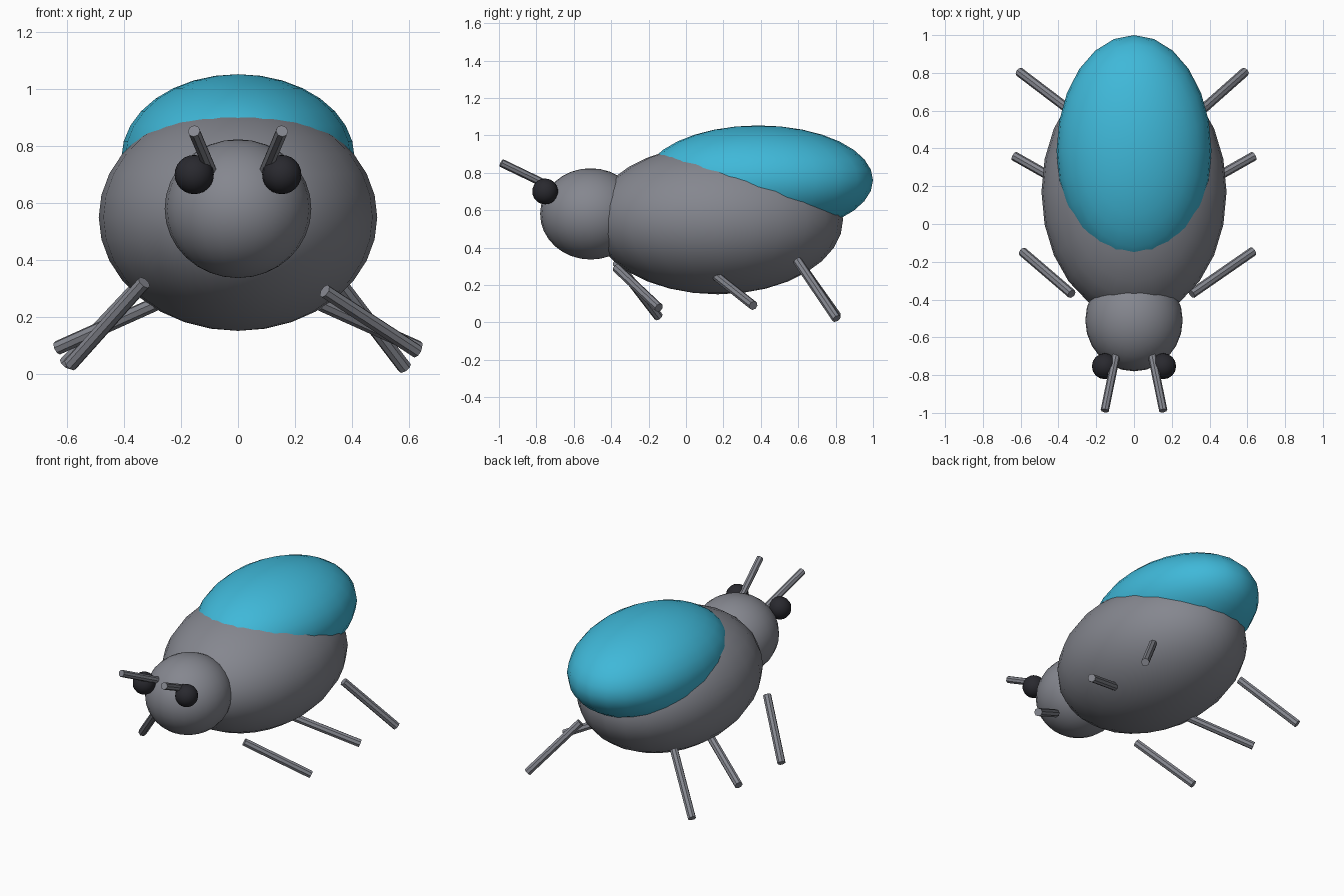
import bpy
from mathutils import Vector

if "Cube" in bpy.data.objects:
    bpy.data.objects.remove(bpy.data.objects["Cube"])


def material(name, rgb):
    m = bpy.data.materials.new(name)
    m.diffuse_color = (*rgb, 1)
    m.use_nodes = True
    m.node_tree.nodes["Principled BSDF"].inputs["Base Color"].default_value = m.diffuse_color
    return m


grey = material("grey", (0.235, 0.242, 0.275))
teal = material("teal blue", (0.05, 0.48, 0.69))
black = material("near black", (0.022, 0.022, 0.028))


def ellipsoid(name, centre, radii, mat, segments=24, rings=16):
    bpy.ops.mesh.primitive_uv_sphere_add(segments=segments, ring_count=rings, radius=1, location=centre)
    ob = bpy.context.object
    ob.name = name
    ob.scale = radii
    bpy.ops.object.transform_apply(location=False, rotation=False, scale=True)
    bpy.ops.object.shade_smooth()
    ob.data.materials.append(mat)
    return ob


def rod(name, start, end, radius, mat):
    a, b = Vector(start), Vector(end)
    bpy.ops.mesh.primitive_cylinder_add(vertices=8, radius=radius, depth=(b - a).length, location=(a + b) / 2)
    ob = bpy.context.object
    ob.name = name
    ob.rotation_mode = 'QUATERNION'
    ob.rotation_quaternion = (b - a).to_track_quat('Z', 'Y')
    ob.data.materials.append(mat)
    return ob


# Body, head and wing case
ellipsoid("body", (0, 0.17, 0.55), (0.49, 0.67, 0.40), grey)
ellipsoid("head", (0, -0.51, 0.58), (0.258, 0.27, 0.244), grey)
ellipsoid("wing_case", (0, 0.387, 0.76), (0.41, 0.613, 0.293), teal)

# Eyes and antennae
for side, s in (("right", 1), ("left", -1)):
    ellipsoid(side + "_eye", (s * 0.154, -0.753, 0.70), (0.069,) * 3, black, 16, 12)
    rod(side + "_antenna", (s * 0.088, -0.66, 0.695), (s * 0.155, -0.988, 0.853), 0.022, grey)

# Legs, slightly uneven between the two sides
legs = {
    "right_front_leg": ((0.305, -0.37, 0.29), (0.63, -0.145, 0.078)),
    "left_front_leg": ((-0.33, -0.37, 0.32), (-0.59, -0.147, 0.03)),
    "right_middle_leg": ((0.29, 0.165, 0.245), (0.635, 0.36, 0.09)),
    "left_middle_leg": ((-0.29, 0.165, 0.245), (-0.635, 0.36, 0.09)),
    "right_rear_leg": ((0.35, 0.595, 0.33), (0.587, 0.805, 0.02)),
    "left_rear_leg": ((-0.33, 0.595, 0.33), (-0.607, 0.805, 0.035)),
}
for name, (hip, foot) in legs.items():
    rod(name, hip, foot, 0.025, grey)
